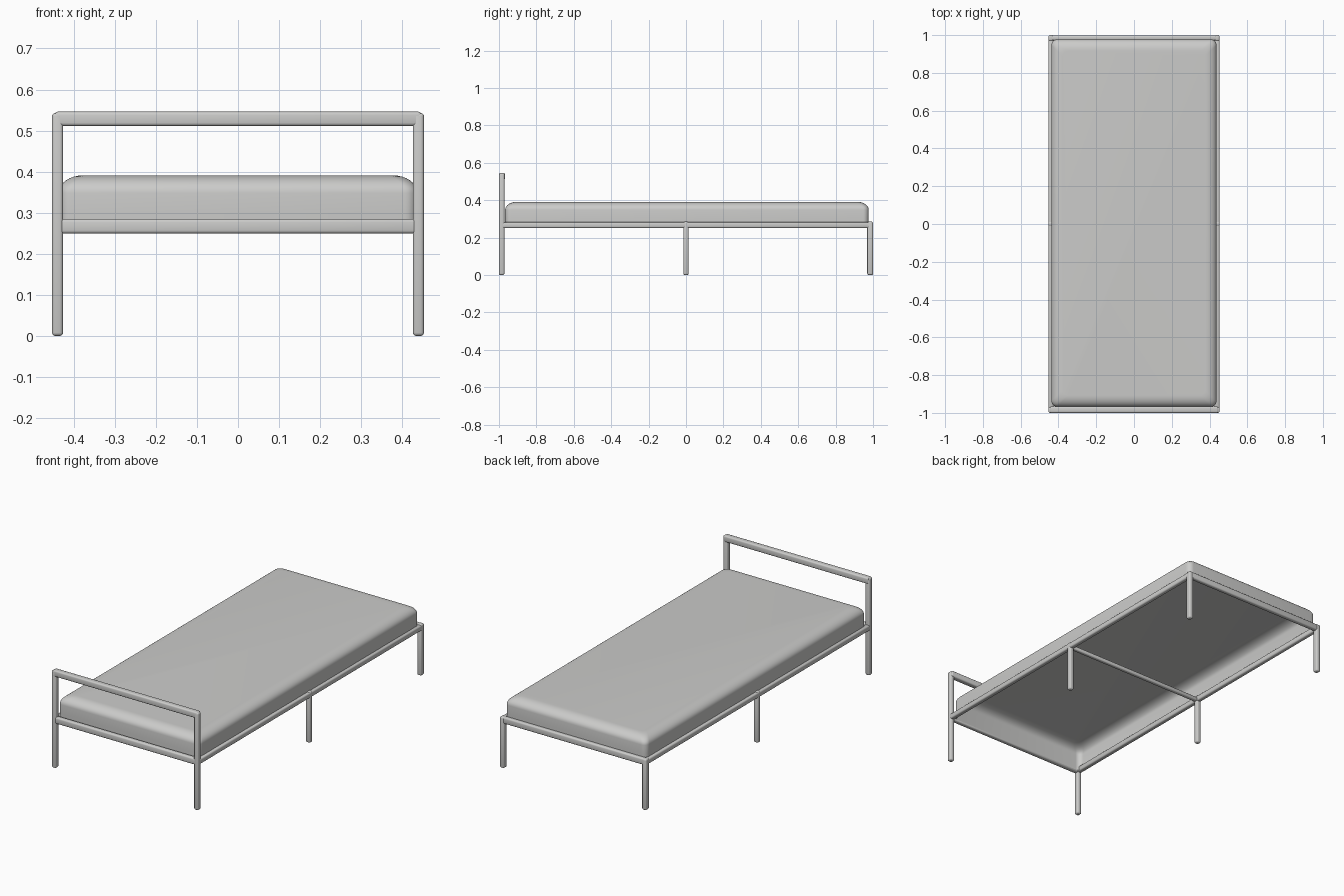
import bpy, bmesh, math

if "Cube" in bpy.data.objects:
    bpy.data.objects.remove(bpy.data.objects["Cube"])

def material(name, c):
    m = bpy.data.materials.new(name)
    m.diffuse_color = (*c, 1)
    m.use_nodes = True
    m.node_tree.nodes["Principled BSDF"].inputs["Base Color"].default_value = m.diffuse_color
    return m

GREY = material("light grey", (0.6, 0.6, 0.59))

def finish(name, bm):
    me = bpy.data.meshes.new(name)
    bm.to_mesh(me)
    bm.free()
    me.materials.append(GREY)
    ob = bpy.data.objects.new(name, me)
    bpy.context.collection.objects.link(ob)
    bpy.ops.object.select_all(action='DESELECT')
    bpy.context.view_layer.objects.active = ob
    ob.select_set(True)
    bpy.ops.object.shade_smooth_by_angle(angle=math.radians(40))
    return ob

def bar(name, x, y, z, r=0.008):
    """Rounded bar between (min, max) extents."""
    bm = bmesh.new()
    bmesh.ops.create_cube(bm, size=1)
    for v in bm.verts:
        for i, (a, b) in enumerate((x, y, z)):
            v.co[i] = a if v.co[i] < 0 else b
    bmesh.ops.bevel(bm, geom=bm.edges[:], offset=r, segments=3,
                    profile=0.5, affect='EDGES')
    return finish(name, bm)

W, T = 0.453, 0.027          # half width, tube thickness
IN = W - T
RAIL = (0.249, 0.285)        # rail height range

# posts and legs on both sides
for side, s in (("left", -1), ("right", 1)):
    x = sorted((s * IN, s * W))
    bar(side + "_headboard_post", x, (-1.0, -0.971), (0, 0.543))
    bar(side + "_middle_leg", x, (-0.0135, 0.0135), (0, 0.285))
    bar(side + "_foot_leg", x, (0.969, 1.0), (0, 0.285))
    bar(side + "_side_rail", x, (-0.99, 0.99), (0.251, 0.282))

# cross rails
bar("headboard_top_rail", (-W + 0.006, W - 0.006), (-1.0, -0.967), (0.511, 0.546))
bar("head_rail", (-W + 0.01, W - 0.01), (-0.998, -0.971), RAIL)
bar("foot_rail", (-W + 0.01, W - 0.01), (0.972, 0.998), RAIL)
bar("middle_cross_rail", (-IN - 0.01, IN + 0.01), (-0.011, 0.011), (0.252, 0.274), 0.006)

# mattress: shell open underneath, with a soft rounded top
def ring(bm, inset, z, r=0.03, n=6):
    hx, y0, y1 = 0.437 - inset, -0.967 + inset, 0.977 - inset
    corners = ((hx - r, y0 + r, -90), (hx - r, y1 - r, 0),
               (-hx + r, y1 - r, 90), (-hx + r, y0 + r, 180))
    out = []
    for cx, cy, a0 in corners:
        for k in range(n + 1):
            a = math.radians(a0 + 90 * k / n)
            out.append(bm.verts.new((cx + r * math.cos(a), cy + r * math.sin(a), z)))
    return out

bm = bmesh.new()
profile = [(0, 0.255), (0, 0.30)]
for k in range(9):
    a = math.pi / 2 * k / 8
    profile.append((0.06 * (1 - math.cos(a)), 0.348 + 0.043 * math.sin(a)))
rings = [ring(bm, i, z) for i, z in profile]
for a, b in zip(rings, rings[1:]):
    for k in range(len(a)):
        j = (k + 1) % len(a)
        bm.faces.new((a[k], a[j], b[j], b[k]))
bm.faces.new(rings[-1])
finish("mattress", bm)
